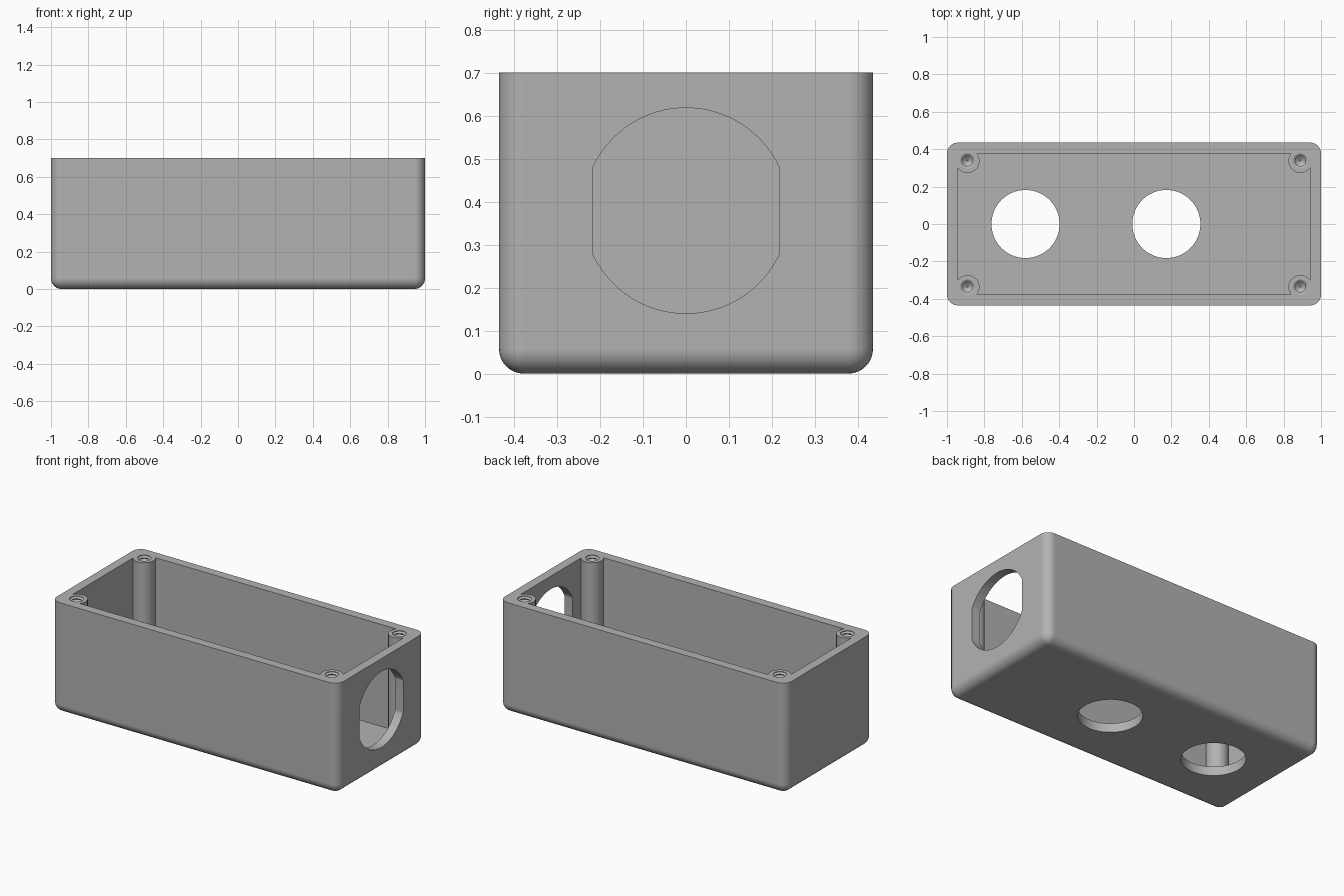
import bpy, bmesh
from math import sin, cos, pi, acos, radians
from mathutils import Matrix, Vector

if "Cube" in bpy.data.objects:
    bpy.data.objects.remove(bpy.data.objects["Cube"], do_unlink=True)

HX, HY, HEIGHT = 1.0, 0.435, 0.7
WALL, ROUND = 0.057, 0.058


def finish(bm, name):
    bmesh.ops.recalc_face_normals(bm, faces=bm.faces[:])
    mesh = bpy.data.meshes.new(name)
    bm.to_mesh(mesh)
    bm.free()
    ob = bpy.data.objects.new(name, mesh)
    bpy.context.collection.objects.link(ob)
    return ob


def rounded_box(name, lo, hi, radius, round_bottom):
    """Box with rounded upright edges and, if asked, a rounded bottom rim."""
    bm = bmesh.new()
    lo, hi = Vector(lo), Vector(hi)
    bmesh.ops.create_cube(bm, size=1, matrix=Matrix.Translation((lo + hi) / 2)
                          @ Matrix.Diagonal((*(hi - lo), 1)))

    def chosen(edge):
        a, b = (v.co.z for v in edge.verts)
        return abs(a - b) > 0.1 or (round_bottom and max(a, b) < lo.z + 0.01)

    bmesh.ops.bevel(bm, geom=[e for e in bm.edges if chosen(e)], offset=radius,
                    segments=8, profile=0.5, affect='EDGES')
    return finish(bm, name)


def prism(name, points, direction):
    """Extrude a closed outline along a direction."""
    bm = bmesh.new()
    face = bm.faces.new([bm.verts.new(p) for p in points])
    grown = bmesh.ops.extrude_face_region(bm, geom=[face], use_keep_orig=True)
    verts = [g for g in grown["geom"] if isinstance(g, bmesh.types.BMVert)]
    bmesh.ops.translate(bm, verts=verts, vec=direction)
    return finish(bm, name)


def circle(cx, cy, z, radius, count):
    return [(cx + radius * cos(2 * pi * i / count),
             cy + radius * sin(2 * pi * i / count), z) for i in range(count)]


def lathe(name, cx, cy, profile, count=32):
    """Closed solid turned from (radius, height) pairs."""
    bm = bmesh.new()
    rings = [[bm.verts.new(p) for p in circle(cx, cy, z, r, count)]
             for r, z in profile]
    for a, b in zip(rings, rings[1:]):
        for i in range(count):
            j = (i + 1) % count
            bm.faces.new((a[i], a[j], b[j], b[i]))
    bm.faces.new(rings[0])
    bm.faces.new(rings[-1])
    return finish(bm, name)


def cut(target, cutter):
    cutter.hide_render = True
    mod = target.modifiers.new("cut", 'BOOLEAN')
    mod.operation = 'DIFFERENCE'
    mod.solver = 'EXACT'
    mod.object = cutter
    bpy.ops.object.select_all(action='DESELECT')
    bpy.context.view_layer.objects.active = target
    target.select_set(True)
    bpy.ops.object.modifier_apply(modifier=mod.name)
    bpy.data.objects.remove(cutter, do_unlink=True)


# Outer body and the hollow, with corner posts left standing in the hollow
box = rounded_box("enclosure_body", (-HX, -HY, 0), (HX, HY, HEIGHT), ROUND, True)
hollow = rounded_box("hollow_cutter", (WALL - HX, WALL - HY, WALL),
                     (HX - WALL, HY - WALL, HEIGHT + 0.1), 0.03, False)
posts = [(sx * 0.89, sy * 0.337) for sx in (-1, 1) for sy in (-1, 1)]
for x, y in posts:
    cut(hollow, prism("post_cutter", circle(x, y, -0.1, 0.064, 48), (0, 0, 1.1)))
cut(box, hollow)

# Threaded screw holes in the posts
thread = [(0.04, HEIGHT + 0.02), (0.04, HEIGHT - 0.004)]
for i in range(14):
    z = HEIGHT - 0.012 - i * 0.022
    thread += [(0.028, z), (0.04, z - 0.011)]
thread += [(0.028, z - 0.022), (0.002, z - 0.04)]
for x, y in posts:
    cut(box, lathe("screw_hole_cutter", x, y, thread))

# Two round holes through the floor
for x in (-0.58, 0.173):
    cut(box, prism("floor_hole_cutter", circle(x, 0, -0.1, 0.182, 64), (0, 0, 0.2)))

# Round hole with two flat sides in the left end wall
R, FLAT, ZC, N = 0.239, 0.218, 0.379, 32
start = acos(FLAT / R)
arc = [start + (pi - 2 * start) * i / N for i in range(N + 1)]
outline = [(0.85, R * cos(a), ZC + R * sin(a))
           for a in arc + [a + pi for a in arc]]
cut(box, prism("end_hole_cutter", outline, (0.3, 0, 0)))

# Grey material and shading
grey = bpy.data.materials.new("grey")
grey.use_nodes = True
colour = (0.45, 0.45, 0.45, 1)
grey.diffuse_color = colour
grey.node_tree.nodes["Principled BSDF"].inputs["Base Color"].default_value = colour
box.data.materials.clear()
box.data.materials.append(grey)
for p in box.data.polygons:
    p.material_index = 0

bpy.ops.object.select_all(action='DESELECT')
bpy.context.view_layer.objects.active = box
box.select_set(True)
bpy.ops.object.shade_smooth_by_angle(angle=radians(30))
weighted = box.modifiers.new("weighted_normals", 'WEIGHTED_NORMAL')
weighted.keep_sharp = True
